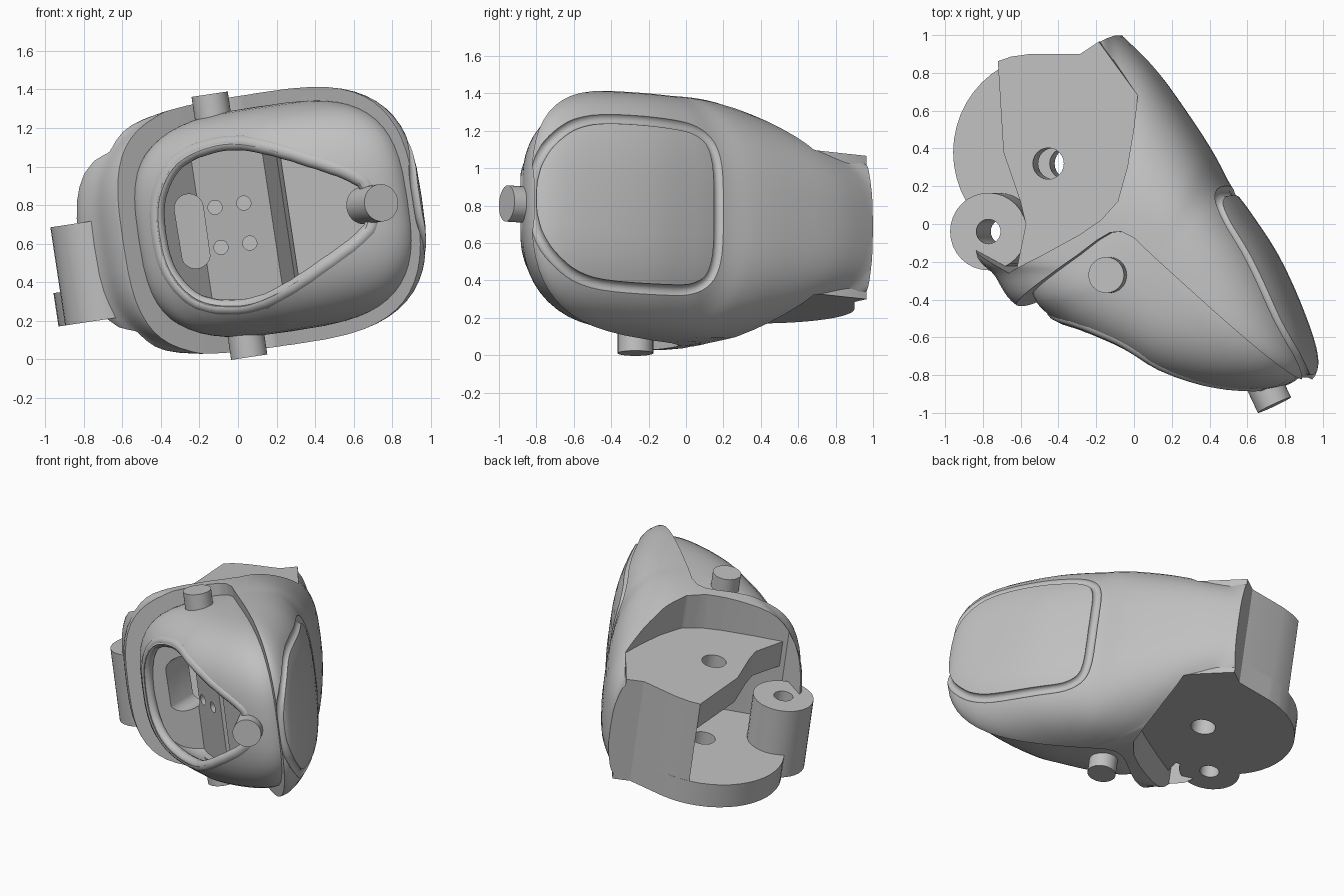
import bpy, bmesh, math
from mathutils import Matrix, Vector
from mathutils.bvhtree import BVHTree

if "Cube" in bpy.data.objects:
    bpy.data.objects.remove(bpy.data.objects["Cube"])

grey = bpy.data.materials.new("plain_grey")
grey.use_nodes = True
grey.diffuse_color = (0.53, 0.53, 0.53, 1)
grey.node_tree.nodes["Principled BSDF"].inputs["Base Color"].default_value = grey.diffuse_color
parts = []


def finish(name, bm):
    bmesh.ops.recalc_face_normals(bm, faces=bm.faces)
    mesh = bpy.data.meshes.new(name)
    bm.to_mesh(mesh)
    bm.free()
    mesh.materials.append(grey)
    ob = bpy.data.objects.new(name, mesh)
    bpy.context.collection.objects.link(ob)
    return ob


def smooth_loop(pts, steps=6):
    """Closed smooth curve through the points."""
    out, n = [], len(pts)
    for i in range(n):
        a, b, c, d = (Vector(pts[(i + k) % n]) for k in (-1, 0, 1, 2))
        for j in range(steps):
            t = j / steps
            out.append(b + (c - a) * t / 2 + (a * 2 - b * 5 + c * 4 - d) * t * t / 2
                       + (b * 3 - a - c * 3 + d) * t ** 3 / 2)
    return out


def mirrored(half):
    """Close a half outline across its own long axis."""
    return half + [(u, -v) for u, v in reversed(half) if v > 0]


def prism(name, pts, lo, hi, axis="z"):
    place = {"z": lambda u, v, h: (u, v, h), "y": lambda u, v, h: (u, h, v)}[axis]
    bm = bmesh.new()
    rings = [[bm.verts.new(place(p[0], p[1], h)) for p in pts] for h in (lo, hi)]
    bm.faces.new(rings[0])
    bm.faces.new(rings[1])
    for i in range(len(pts)):
        j = (i + 1) % len(pts)
        bm.faces.new((rings[0][i], rings[0][j], rings[1][j], rings[1][i]))
    return finish(name, bm)


def disc(x, y, r, n=40):
    return [(x + r * math.cos(i * math.tau / n), y + r * math.sin(i * math.tau / n)) for i in range(n)]


def bulge(name, outline, height, scale=1.0, power=3.0, rings=28):
    """Pillow-shaped solid over a plan outline, tapering to the back."""
    centre = Vector((0.2, -0.25))
    loop = [centre + (p - centre) * scale for p in smooth_loop(outline)]
    bm = bmesh.new()

    def vert(p, s, k):
        q = centre + (p - centre) * s
        t = min(max(q.y / 0.9, 0), 1)
        return bm.verts.new((q.x, q.y, k * height * (1 - 0.24 * t * t * (3 - 2 * t))))
    rows = []
    for i in range(1, rings):
        phi = math.pi * (i / rings - 0.5)
        k = math.copysign(abs(math.sin(phi)) ** (2 / power), phi) if i * 2 != rings else 0
        rows.append([vert(p, math.cos(phi) ** (2 / power), k) for p in loop])
    n = len(loop)
    for a, b in zip(rows, rows[1:]):
        for i in range(n):
            bm.faces.new((a[i], a[(i + 1) % n], b[(i + 1) % n], b[i]))
    for row, k in ((rows[0], -1), (rows[-1], 1)):
        pole = vert(centre, 1, k)
        for i in range(n):
            bm.faces.new((pole, row[i], row[(i + 1) % n]))
    return finish(name, bm)


def boolean(obs, cutter, op="DIFFERENCE"):
    for ob in obs:
        mod = ob.modifiers.new("cut", "BOOLEAN")
        mod.operation, mod.object, mod.solver = op, cutter, "EXACT"
        mod.use_self = True
        bpy.context.view_layer.objects.active = ob
        bpy.ops.object.modifier_apply(modifier=mod.name)
    bpy.data.objects.remove(cutter)


def tube(name, path, radius):
    curve = bpy.data.curves.new(name, "CURVE")
    curve.dimensions = "3D"
    curve.bevel_depth, curve.bevel_resolution = radius, 4
    spline = curve.splines.new("POLY")
    spline.points.add(len(path) - 1)
    for p, q in zip(spline.points, path):
        p.co = (*q, 1)
    spline.use_cyclic_u = True
    curve.materials.append(grey)
    ob = bpy.data.objects.new(name, curve)
    bpy.context.collection.objects.link(ob)
    bpy.ops.object.select_all(action="DESELECT")
    ob.select_set(True)
    bpy.context.view_layer.objects.active = ob
    bpy.ops.object.convert(target="MESH")
    return bpy.context.view_layer.objects.active


def project(ob, starts, direction, sink):
    """Drop points onto a surface and sink them below it."""
    bm = bmesh.new()
    bm.from_mesh(ob.data)
    tree = BVHTree.FromBMesh(bm)
    bm.free()
    hits = [tree.ray_cast(Vector(s), Vector(direction))[:2] for s in starts]
    return [h - n * sink for h, n in hits if h]


# Main solids: rear body and the slightly smaller front dome
front_edge = [(-0.39, -0.52), (-0.2, -0.64), (0, -0.74), (0.2, -0.83), (0.5, -0.88), (0.75, -0.87)]
back_edge = [(0.93, -0.83), (0.96, -0.7), (0.88, -0.45), (0.75, -0.17), (0.6, 0.06), (0.49, 0.21),
             (0.4, 0.38), (0.28, 0.57), (0.1, 0.82), (-0.08, 1.0), (-0.24, 1.14), (-0.6, 0.8),
             (-0.83, -0.05), (-0.72, -0.28), (-0.61, -0.43)]
body = bulge("rear_body", front_edge + back_edge, 0.66)
dome_back = [(0.88, -0.8), (0.9, -0.68), (0.82, -0.45), (0.65, -0.15), (0.4, 0.2), (0.1, 0.45),
             (-0.3, 0.2), (-0.5, -0.18), (-0.52, -0.38)]
dome = bulge("front_dome", front_edge + dome_back, 0.59)

# Groove that outlines the side pad
pad = smooth_loop(mirrored([(0.175, 0), (0.16, 0.28), (0.08, 0.41), (-0.1, 0.45), (-0.5, 0.44),
                            (-0.7, 0.33), (-0.81, 0.14)]))
boolean([body], tube("pad_groove", project(body, [(3, p.x, p.y) for p in pad], (-1, 0, 0), -0.008), 0.032))

# Split body and dome along a rounded V-shaped seam
seam = [(-1.2, -0.84), (-0.2, -0.16), (-0.1, -0.085), (-0.03, -0.045), (0.03, -0.04), (0.1, -0.075),
        (0.2, -0.17), (0.9, -0.8), (1.3, -1.15), (1.3, -2), (-1.2, -2)]
boolean([body], prism("seam_cutter", seam, -1, 1))
boolean([dome], prism("dome_limit", [(x, y + 0.03) for x, y in seam], -1, 1), "INTERSECT")

# Clear the hinge side of the body along a curved wall
arc = [(0.08, 0.68), (0.075, 0.5), (0.055, 0.3), (0.01, 0.12), (-0.08, 0.02), (-0.2, -0.06), (-0.4, -0.165)]
boolean([body], prism("hinge_clearance", [(0.1, 1.12), (-0.13, 0.965)] + arc
                      + [(-0.6, -0.26), (-0.9, -0.1), (-1.3, 0.3), (-1.3, 1.6), (0.1, 1.6)], -1, 1))

# Hollow interior with an angled, stepped mounting wall and a teardrop opening
wall = [(-0.42, -0.5), (-0.19, -0.23), (0.18, -0.47), (0.25, -0.36), (0.27, -0.55), (0.76, -0.77),
        (0.9, -1.3), (-0.42, -1.3)]
hole = smooth_loop(mirrored([(-0.41, 0), (-0.38, 0.2), (-0.26, 0.36), (-0.05, 0.42), (0.15, 0.385),
                             (0.4, 0.27), (0.6, 0.16), (0.67, 0.08)]))
lip = [(0.1 + (p.x - 0.1) * 1.05, -3, p.y * 1.06) for p in hole]
lip_path = project(dome, lip, (0, 1, 0), 0.032)
for cutter in (bulge("cavity", front_edge + dome_back, 0.53, 0.89), prism("opening", hole, -1.2, 0.2, "y")):
    boolean([cutter], prism("wall_limit", wall, -1, 1), "INTERSECT")
    boolean([dome, body], cutter)
for x in (-0.105, 0.046):
    for z in (-0.105, 0.105):
        boolean([dome, body], prism("screw_hole", disc(x, z, 0.037, 20), -0.5, -0.12, "y"))
slot = [(x - 0.24, z + math.copysign(0.12, z)) for x, z in disc(0, 0, 0.075, 22)]
boolean([dome, body], prism("wall_slot", slot, -0.4, 0.05, "y"))
parts += [body, dome, tube("opening_lip", lip_path, 0.04)]

# Hinge clevis: upper plate, round lower plate, back wall and boss
back = [(-0.67, 0.862), (-0.6, 0.886), (-0.5, 0.9), (-0.23, 0.9), (-0.13, 0.965), (0.08, 0.68)]
plate = back + [(0.13, 0.3), (0.06, 0.1), (-0.05, -0.02), (-0.2, -0.1), (-0.58, -0.29), (-0.52, 0),
                (-0.55, 0.12), (-0.64, 0.38)]
upper = prism("upper_plate", plate, 0.2, 0.39)
lower = prism("lower_plate", plate, -0.385, -0.21)
boolean([lower], prism("lower_round", disc(-0.48, 0.38, 0.52, 48), -0.385, -0.21), "UNION")
boss = prism("hinge_boss", disc(-0.76, -0.04, 0.205, 32), -0.385, 0.13)
boolean([upper, lower], prism("pivot_hole", disc(-0.4, 0.32, 0.083, 24), -1, 1))
boolean([lower, boss], prism("boss_hole", disc(-0.76, -0.04, 0.065, 24), -1, 1))
back_wall = prism("back_wall", back + [(0.1, 0.4), (-0.1, 0.48)], -0.3, 0.3)
parts += [upper, lower, boss, back_wall]

# Round pegs on the top, bottom and front of the dome
for name, lo, hi in (("top_peg", 0.5, 0.69), ("bottom_peg", -0.69, -0.5)):
    parts.append(prism(name, disc(-0.045, -0.27, 0.095), lo, hi))
front_peg = prism("front_peg", disc(0, 0, 0.097), -0.1, 0.12)
aim = Vector((0.43, -0.9, 0))
front_peg.data.transform(Matrix.Translation((0.7, -0.85, 0)) @ aim.to_track_quat("Z", "Y").to_matrix().to_4x4())
parts.append(front_peg)

# Lean the whole assembly and shade it
lean = Matrix.Translation((0, 0, 0.7)) @ Matrix.Rotation(math.radians(-8.57), 4, "Y")
bpy.ops.object.select_all(action="DESELECT")
for ob in parts:
    ob.data.transform(lean)
    ob.select_set(True)
bpy.context.view_layer.objects.active = body
bpy.ops.object.shade_smooth_by_angle(angle=math.radians(32))
